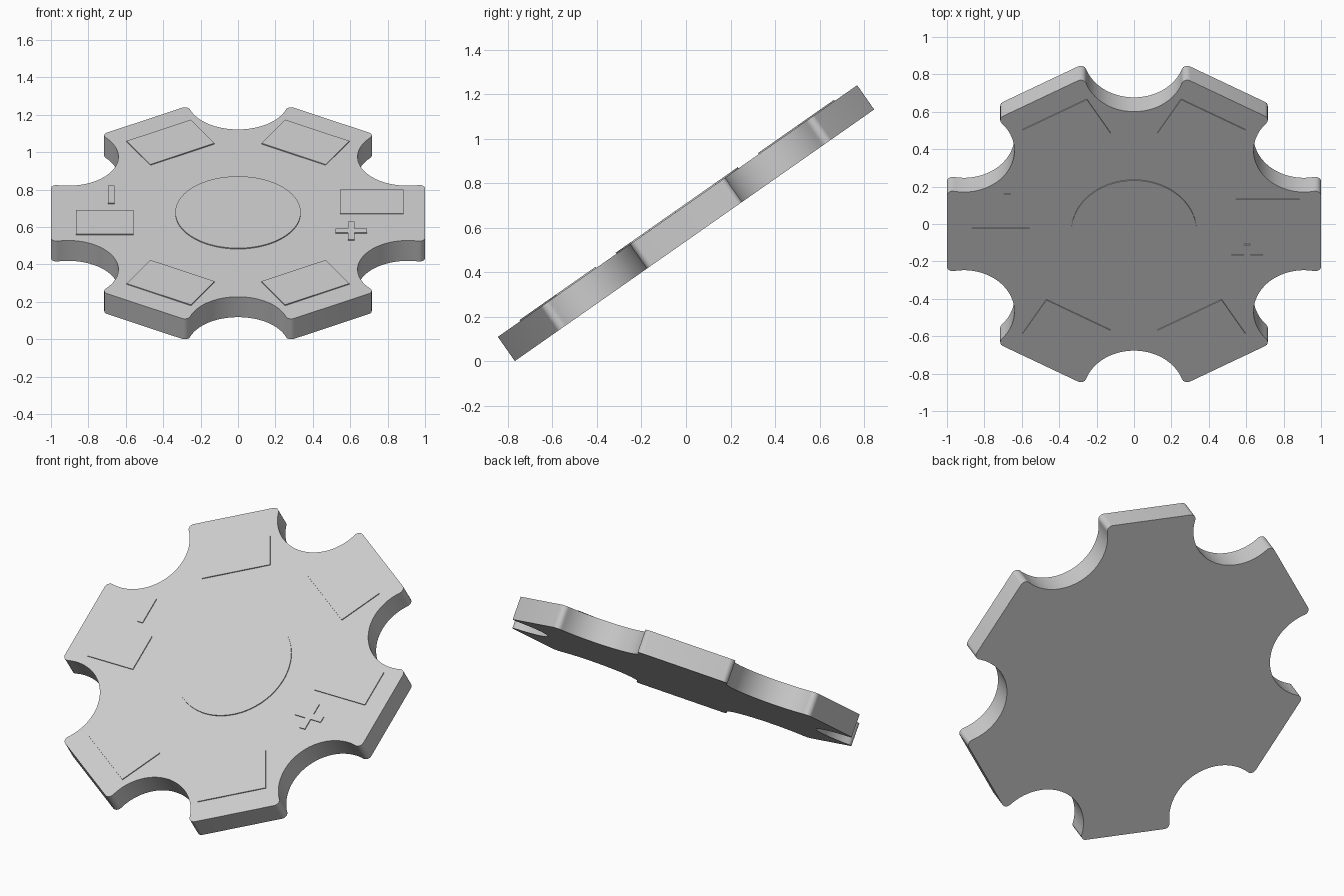
import bpy, bmesh, math
from mathutils import Matrix, Vector

if "Cube" in bpy.data.objects:
    bpy.data.objects.remove(bpy.data.objects["Cube"], do_unlink=True)

THICK = 0.133      # slab thickness
RAISE = 0.006      # height of the raised panels
TILT = Matrix.Rotation(math.radians(35), 4, 'X')

grey = bpy.data.materials.new("plain_grey")
grey.use_nodes = True
color = (0.6, 0.6, 0.6, 1)
grey.diffuse_color = color
grey.node_tree.nodes["Principled BSDF"].inputs["Base Color"].default_value = color


def arc(center, radius, start, end, steps):
    return [center + radius * Vector((math.cos(a), math.sin(a)))
            for a in (start + (end - start) * i / steps for i in range(steps + 1))]


def wheel_outline():
    """Six flat arms with rounded corners, parted by round scallops."""
    dist, radius, fillet = 1.05, 0.27, 0.03
    sixth = math.pi / 3
    scoop = dist * Vector((math.cos(sixth / 2), math.sin(sixth / 2)))
    x = 1 - fillet
    corner = Vector((x, scoop.y - math.sqrt((radius + fillet) ** 2 - (x - scoop.x) ** 2)))
    to_scoop = scoop - corner
    turn = math.atan2(to_scoop.y, to_scoop.x)
    first = turn - math.pi                      # where the scallop leaves the fillet
    middle = sixth / 2 - math.pi                # deepest point of the scallop
    half = arc(corner, fillet, 0, turn, 8) + arc(scoop, radius, first, middle, 20)[1:]
    axis = Vector((math.cos(sixth / 2), math.sin(sixth / 2)))
    mirrored = [2 * axis * p.dot(axis) - p for p in reversed(half[:-1])]
    points = []
    for k in range(6):
        points += [Matrix.Rotation(k * sixth, 2) @ p for p in half + mirrored]
    return points


def prism(name, outline, bottom, top):
    bm = bmesh.new()
    base = bm.faces.new([bm.verts.new((p[0], p[1], bottom)) for p in outline])
    out = bmesh.ops.extrude_face_region(bm, geom=[base])
    moved = [v for v in out["geom"] if isinstance(v, bmesh.types.BMVert)]
    bmesh.ops.translate(bm, verts=moved, vec=(0, 0, top - bottom))
    bmesh.ops.recalc_face_normals(bm, faces=bm.faces)
    bm.transform(TILT)
    mesh = bpy.data.meshes.new(name)
    bm.to_mesh(mesh)
    bm.free()
    mesh.materials.append(grey)
    obj = bpy.data.objects.new(name, mesh)
    bpy.context.collection.objects.link(obj)
    bpy.ops.object.select_all(action='DESELECT')
    obj.select_set(True)
    bpy.context.view_layer.objects.active = obj
    bpy.ops.object.shade_smooth_by_angle(angle=math.radians(30))
    return obj


def raised(name, outline):
    return prism(name, outline, THICK / 2 - 0.004, THICK / 2 + RAISE)


def box(x0, x1, y0, y1):
    return [(x0, y0), (x1, y0), (x1, y1), (x0, y1)]


# Main slab
body = prism("scalloped_plate", wheel_outline(), -THICK / 2, THICK / 2)
parts = [body]

# Round hub
parts.append(raised("hub_disc", arc(Vector((0, 0)), 0.335, 0, math.tau * 95 / 96, 95)))

# Panels on the four diagonal arms, each set slightly toward the middle
for name, degrees, side in (("back_left", 60, 1), ("back_right", 120, -1),
                            ("front_right", 240, 1), ("front_left", 300, -1)):
    shift = 0.015 * side
    turn = Matrix.Rotation(math.radians(degrees), 2)
    panel = [turn @ Vector(p) for p in box(0.62, 0.873, shift - 0.198, shift + 0.198)]
    parts.append(raised(name + "_panel", panel))

# Half panels and signs on the two side arms
parts.append(raised("left_panel", box(0.545, 0.885, -0.01, 0.21)))
parts.append(raised("right_panel", box(-0.865, -0.56, -0.203, 0.02)))
parts.append(raised("minus_bar", box(-0.695, -0.66, 0.085, 0.247)))
cx, cy, long, thin = 0.605, -0.17, 0.085, 0.018
quarter = [(long, -thin), (long, thin), (thin, thin)]
plus = []
for k in range(4):
    spin = Matrix.Rotation(k * math.pi / 2, 2)
    plus += [spin @ Vector(p) + Vector((cx, cy)) for p in quarter]
parts.append(raised("plus_sign", plus))

# Stand the tilted plate on the floor
low = min(v.co.z for v in body.data.vertices)
for part in parts:
    part.location.z = -low
